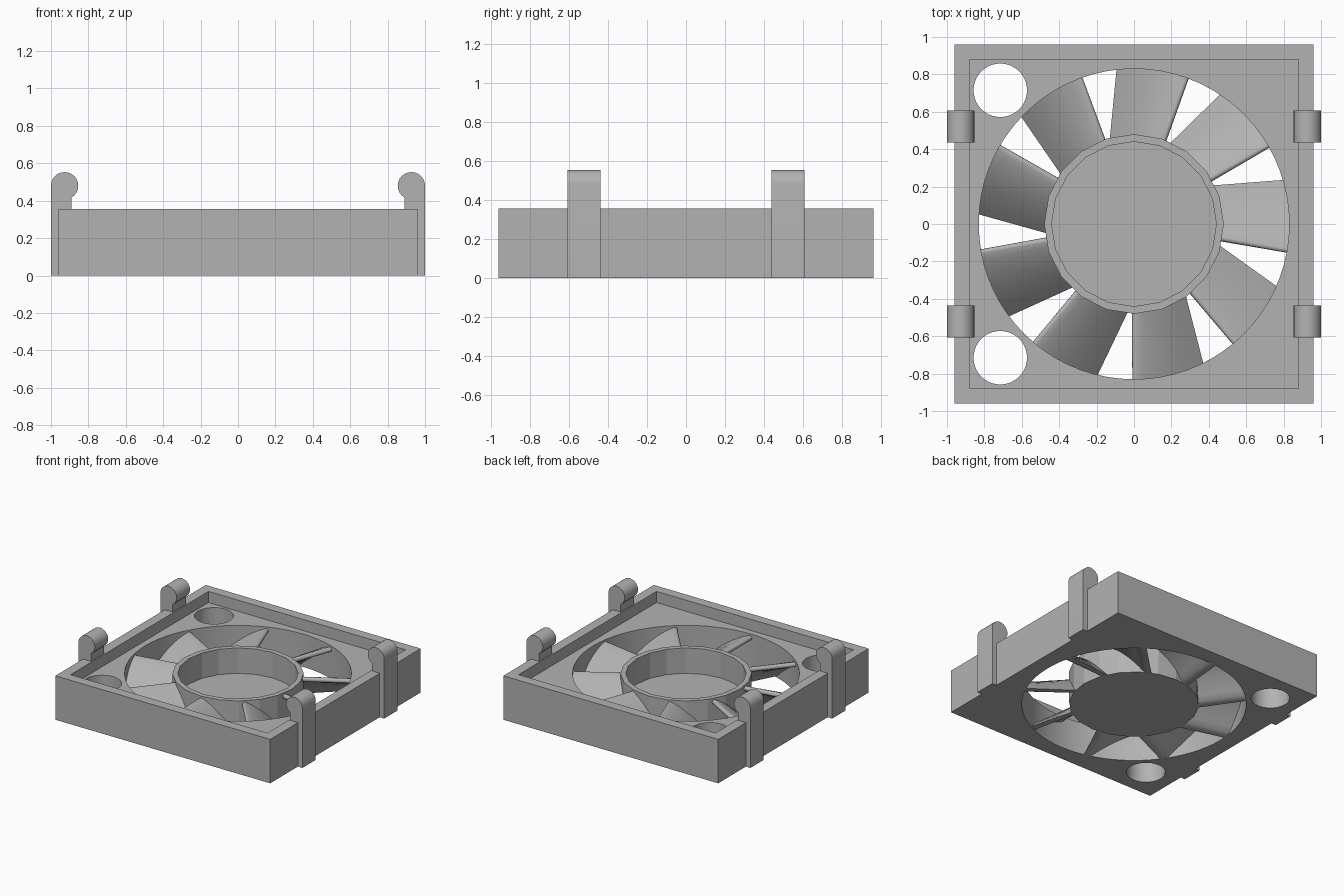
import bpy, bmesh, math
from mathutils import Vector

if "Cube" in bpy.data.objects:
    bpy.data.objects.remove(bpy.data.objects["Cube"])

grey = bpy.data.materials.new("plain_grey")
grey.diffuse_color = (0.45, 0.45, 0.45, 1)
grey.use_nodes = True
grey.node_tree.nodes["Principled BSDF"].inputs["Base Color"].default_value = grey.diffuse_color


def finish(name, bm, smooth=None):
    bmesh.ops.recalc_face_normals(bm, faces=bm.faces)
    me = bpy.data.meshes.new(name)
    bm.to_mesh(me)
    bm.free()
    ob = bpy.data.objects.new(name, me)
    bpy.context.collection.objects.link(ob)
    me.materials.append(grey)
    if smooth:
        bpy.ops.object.select_all(action='DESELECT')
        ob.select_set(True)
        bpy.context.view_layer.objects.active = ob
        bpy.ops.object.shade_smooth_by_angle(angle=math.radians(smooth))
    return ob


def loft(name, rings, smooth=None):
    """Solid between two matching closed outlines."""
    bm = bmesh.new()
    a, b = [[bm.verts.new(p) for p in ring] for ring in rings]
    n = len(a)
    for i in range(n):
        j = (i + 1) % n
        bm.faces.new((a[i], a[j], b[j], b[i]))
    bm.faces.new(a)
    bm.faces.new(b[::-1])
    return finish(name, bm, smooth)


def prism(name, outline, z0, z1):
    return loft(name, [[(x, y, z) for x, y in outline] for z in (z0, z1)])


def circle(r, n, cx=0, cy=0):
    return [(cx + r * math.cos(2 * math.pi * i / n),
             cy + r * math.sin(2 * math.pi * i / n)) for i in range(n)]


def square(h):
    return [(-h, -h), (h, -h), (h, h), (-h, h)]


# Square frame with a recessed top, a fan opening and two screw holes
FLOOR = 0.265
frame = prism("frame", square(0.96), 0, 0.355)
cutters = [prism("recess_cutter", square(0.88), FLOOR, 0.5),
           prism("fan_opening_cutter", circle(0.83, 72), -0.1, 0.45)]
for s in (-1, 1):
    cutters.append(prism("screw_hole_cutter", circle(0.143, 40, -0.715, s * 0.715), -0.1, 0.45))
bpy.context.view_layer.objects.active = frame
for c in cutters:
    c.hide_render = True
    mod = frame.modifiers.new("cut", 'BOOLEAN')
    mod.operation, mod.solver, mod.object = 'DIFFERENCE', 'EXACT', c
    bpy.ops.object.modifier_apply(modifier=mod.name)
for c in cutters:
    bpy.data.objects.remove(c)
bpy.ops.object.select_all(action='DESELECT')
frame.select_set(True)
bpy.ops.object.shade_smooth_by_angle(angle=math.radians(30))

# Hub: open twenty-sided cup
bm = bmesh.new()
levels = [(0.48, 0), (0.48, FLOOR), (0.44, FLOOR), (0.44, 0.06)]
rings = [[bm.verts.new((x, y, z)) for x, y in circle(r, 20)] for r, z in levels]
for a, b in zip(rings, rings[1:]):
    for i in range(20):
        j = (i + 1) % 20
        bm.faces.new((a[i], a[j], b[j], b[i]))
bm.faces.new(rings[0])
bm.faces.new(rings[-1])
finish("hub", bm)


# Blades: curved section with a rounded high edge and a flat low edge
def section(r):
    w = 0.279 + (r - 0.48) * 0.26
    h, th, n = 0.25, 0.036, 10
    top, low = [], []
    for i in range(n + 1):
        u = i / n
        p = Vector((th * 0.4 + (w - th * 0.4) * u, h * (1 - 0.5 * u - 0.5 * u * u)))
        nrm = Vector((h * (0.5 + u), w)).normalized()
        q = p - nrm * th
        top.append(p)
        low.append(Vector((q.x, max(q.y, 0))))
    mid, rad = (top[0] + low[0]) / 2, (top[0] - low[0]) / 2
    tip = []
    for k in range(1, 6):
        a = math.pi * k / 6
        side = Vector((-rad.y, rad.x))
        tip.append(mid - rad * math.cos(a) + side * math.sin(a))
    return top + low[::-1] + tip


def blade_ring(r, ang):
    e = Vector((math.cos(ang), math.sin(ang), 0))
    f = Vector((-math.sin(ang), math.cos(ang), 0))
    return [e * math.sqrt(r * r - p.x ** 2) + f * p.x + Vector((0, 0, p.y)) for p in section(r)]


for k in range(9):
    ang = math.radians(-10 + 40 * k)
    loft(f"blade_{k + 1}", [blade_ring(0.46, ang), blade_ring(0.835, ang)], 35)

# Four snap clips with round heads
profile = [(0.94, 0), (1.0, 0)]
for i in range(17):
    a = math.radians(239.5 * i / 16)
    profile.append((0.927 + 0.073 * math.cos(a), 0.48 + 0.073 * math.sin(a)))
profile += [(0.89, 0.34), (0.94, 0.34)]
for sx in (-1, 1):
    for sy in (-1, 1):
        loft(f"clip_{'left' if sx < 0 else 'right'}_{'front' if sy < 0 else 'back'}",
             [[(sx * x, sy * y, z) for x, z in profile] for y in (0.437, 0.607)], 30)
